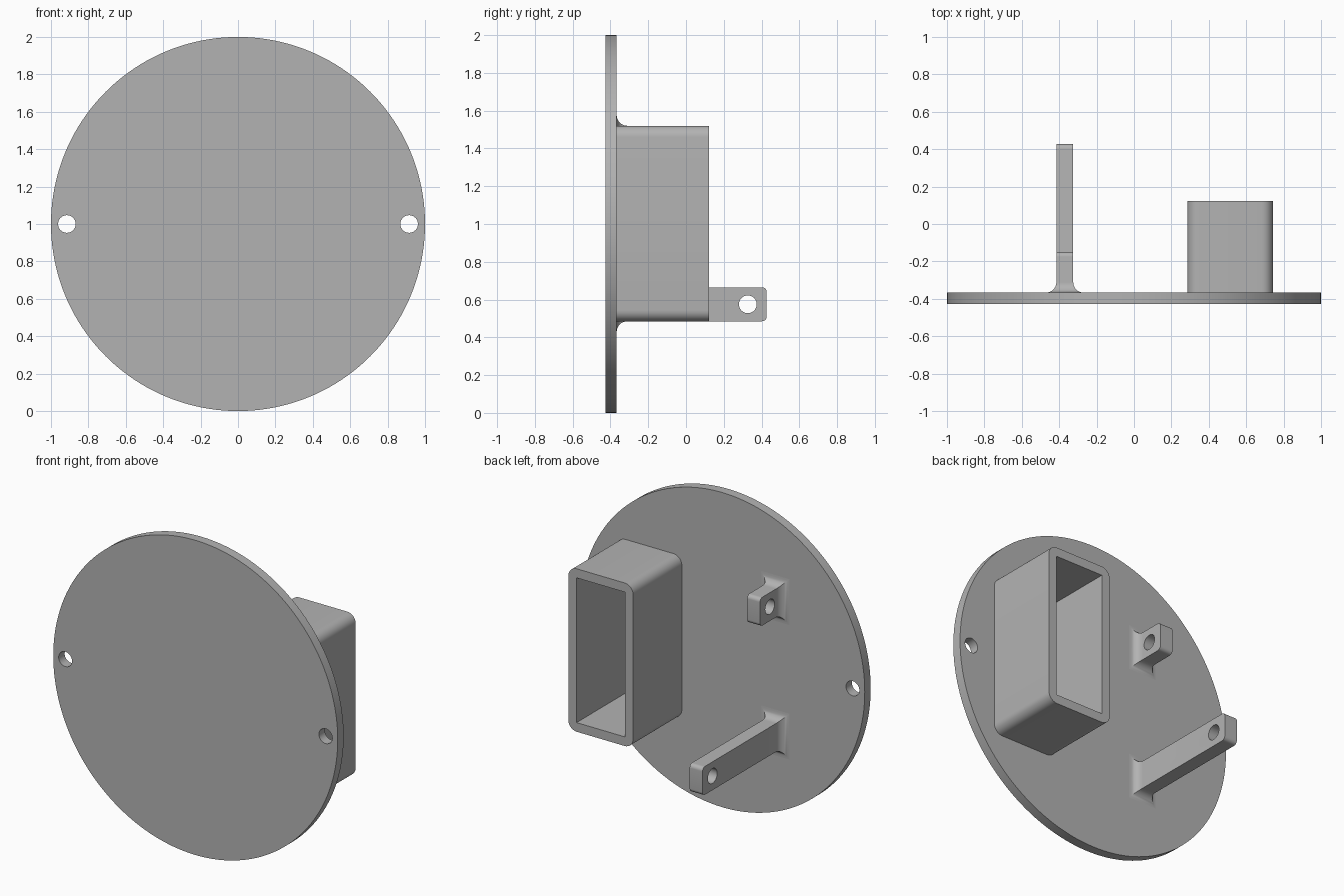
import bpy, bmesh, math
from mathutils import Matrix

if "Cube" in bpy.data.objects:
    bpy.data.objects.remove(bpy.data.objects["Cube"])

grey = bpy.data.materials.new("plain grey")
grey.use_nodes = True
grey.diffuse_color = (0.45, 0.45, 0.45, 1)
grey.node_tree.nodes["Principled BSDF"].inputs["Base Color"].default_value = grey.diffuse_color

FRONT, BACK, SINK = -0.427, -0.367, 0.01
HOLE = 0.047


def finish(name, bm):
    bmesh.ops.recalc_face_normals(bm, faces=bm.faces)
    mesh = bpy.data.meshes.new(name)
    bm.to_mesh(mesh)
    bm.free()
    mesh.materials.append(grey)
    obj = bpy.data.objects.new(name, mesh)
    bpy.context.collection.objects.link(obj)
    return obj


def select(obj):
    bpy.ops.object.select_all(action="DESELECT")
    obj.select_set(True)
    bpy.context.view_layer.objects.active = obj


def cylinder(name, radius, depth, centre, axis, sides):
    bm = bmesh.new()
    turn = Matrix.Rotation(math.pi / 2, 4, "X" if axis == "Y" else "Y")
    bmesh.ops.create_cone(bm, cap_ends=True, segments=sides, radius1=radius,
                          radius2=radius, depth=depth,
                          matrix=Matrix.Translation(centre) @ turn)
    return finish(name, bm)


def block(name, x0, x1, y0, y1, z0, z1, radius=0):
    """Box whose four edges along y can be rounded."""
    bm = bmesh.new()
    centre = ((x0 + x1) / 2, (y0 + y1) / 2, (z0 + z1) / 2)
    size = Matrix.Diagonal((x1 - x0, y1 - y0, z1 - z0, 1))
    bmesh.ops.create_cube(bm, size=1, matrix=Matrix.Translation(centre) @ size)
    if radius:
        edges = [e for e in bm.edges
                 if abs(e.verts[0].co.y - e.verts[1].co.y) > 0.01]
        bmesh.ops.bevel(bm, geom=edges, offset=radius, segments=8,
                        profile=0.5, affect="EDGES")
    return finish(name, bm)


def cut(obj, cutter):
    mod = obj.modifiers.new("cut", "BOOLEAN")
    mod.operation, mod.solver, mod.object = "DIFFERENCE", "EXACT", cutter
    select(obj)
    bpy.ops.object.modifier_apply(modifier=mod.name)
    bpy.data.objects.remove(cutter)


def smooth(obj):
    select(obj)
    bpy.ops.object.shade_smooth_by_angle(angle=math.radians(30))


def post(name, x, z, tip):
    """Rectangular post with a flared mitred foot and rounded tip, lofted along y."""
    half_x, half_z, flare, nose, steps = 0.045, 0.09, 0.056, 0.025, 8
    angles = [math.pi / 2 * i / steps for i in range(steps + 1)]
    rings = [(BACK - SINK, flare, flare)]
    for a in angles:
        grow = flare * (1 - math.sin(a))
        rings.append((BACK + flare * (1 - math.cos(a)), grow, grow))
    for a in angles:
        rings.append((tip - nose + nose * math.sin(a), 0, -nose * (1 - math.cos(a))))
    bm = bmesh.new()
    loops = [[bm.verts.new((x + sx * (half_x + gx), y, z + sz * (half_z + gz)))
              for sx, sz in ((-1, -1), (1, -1), (1, 1), (-1, 1))]
             for y, gx, gz in rings]
    for a, b in zip(loops, loops[1:]):
        for i in range(4):
            j = (i + 1) % 4
            bm.faces.new((a[i], a[j], b[j], b[i]))
    bm.faces.new(loops[0])
    bm.faces.new(loops[-1])
    obj = finish(name, bm)
    cut(obj, cylinder("post_hole", HOLE, 0.4, (x, tip - 0.1, z), "X", 48))
    smooth(obj)


# Round plate with two screw holes
plate = cylinder("round_plate", 1, BACK - FRONT, (0, (FRONT + BACK) / 2, 1), "Y", 160)
for side in (-1, 1):
    cut(plate, cylinder("screw_hole", HOLE, 0.4, (side * 0.915, BACK, 1), "Y", 48))
smooth(plate)

# Open rectangular sleeve with rounded outer edges
WALL = 0.058
sleeve = block("sleeve", 0.286, 0.742, BACK - SINK, 0.122, 0.484, 1.52, 0.06)
cut(sleeve, block("sleeve_opening", 0.286 + WALL, 0.742 - WALL, -0.6, 0.4,
                  0.484 + WALL, 1.52 - WALL))
smooth(sleeve)

# Long lower post and short upper post
post("long_post", -0.37, 0.575, 0.427)
post("short_post", -0.37, 1.43, -0.15)
